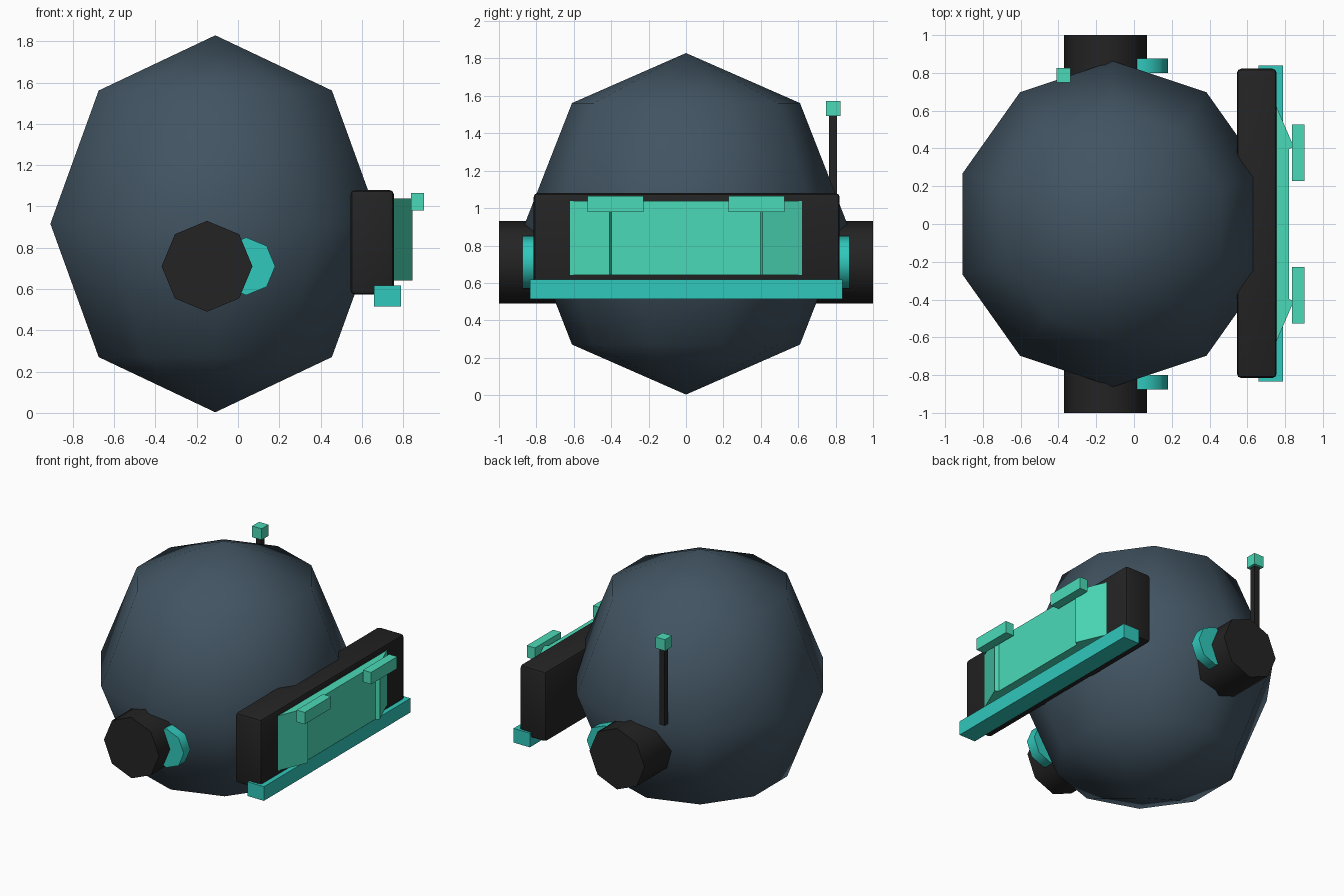
import bpy, bmesh, math
from mathutils import Matrix

old = bpy.data.objects.get("Cube")
if old:
    bpy.data.objects.remove(old, do_unlink=True)


def material(name, rgb):
    m = bpy.data.materials.new(name)
    m.use_nodes = True
    m.diffuse_color = (*rgb, 1)
    m.node_tree.nodes["Principled BSDF"].inputs["Base Color"].default_value = (*rgb, 1)
    return m


slate = material("slate blue", (0.054, 0.089, 0.122))
black = material("soft black", (0.017, 0.017, 0.017))
teal = material("teal", (0.03, 0.578, 0.503))
mint = material("mint green", (0.07, 0.70, 0.474))


def finish(name, bm, mat, smooth_angle=None):
    bmesh.ops.recalc_face_normals(bm, faces=bm.faces)
    mesh = bpy.data.meshes.new(name)
    bm.to_mesh(mesh)
    bm.free()
    mesh.materials.append(mat)
    ob = bpy.data.objects.new(name, mesh)
    bpy.context.collection.objects.link(ob)
    if smooth_angle:
        bpy.ops.object.select_all(action="DESELECT")
        ob.select_set(True)
        bpy.context.view_layer.objects.active = ob
        bpy.ops.object.shade_smooth_by_angle(angle=math.radians(smooth_angle))
    return ob


def box(name, xs, ys, zs, mat, bevel=0):
    bm = bmesh.new()
    bmesh.ops.create_cube(bm, size=1)
    for v in bm.verts:
        v.co = [lo + (c + 0.5) * (hi - lo) for c, (lo, hi) in zip(v.co, (xs, ys, zs))]
    if bevel:
        bmesh.ops.bevel(bm, geom=bm.edges[:], offset=bevel, segments=2,
                        profile=0.5, affect="EDGES")
    return finish(name, bm, mat, 40 if bevel else None)


def octagon_drum(name, x, z, radius, y0, y1, mat):
    bm = bmesh.new()
    place = Matrix.Translation((x, (y0 + y1) / 2, z)) @ Matrix.Rotation(math.pi / 2, 4, "X")
    bmesh.ops.create_cone(bm, cap_ends=True, segments=8, radius1=radius, radius2=radius,
                          depth=y1 - y0, matrix=place)
    return finish(name, bm, mat, 50)


# Faceted round body
bm = bmesh.new()
bmesh.ops.create_uvsphere(bm, u_segments=10, v_segments=4, radius=1)
bmesh.ops.scale(bm, vec=(0.84, 0.862, 0.913), verts=bm.verts)
bmesh.ops.translate(bm, vec=(-0.11, 0, 0.916), verts=bm.verts)
finish("body", bm, slate, 180)

# Side drums and the discs beside them
for side, s in (("right", -1), ("left", 1)):
    y0, y1 = sorted((s * 0.4, s))
    octagon_drum(side + "_drum", -0.15, 0.71, 0.22, y0, y1, black)
    y0, y1 = sorted((s * 0.80, s * 0.875))
    octagon_drum(side + "_disc", 0.04, 0.71, 0.14, y0, y1, teal)

# Rounded backing plate and lower bar
box("face_plate", (0.545, 0.755), (-0.815, 0.822), (0.573, 1.08), black, 0.022)
box("lower_bar", (0.66, 0.79), (-0.833, 0.838), (0.515, 0.617), teal)

# Screen with raised, sloping cheeks
half = [(0.82, 0.397), (0.845, 0.41), (0.75, 0.632)]
outline = half + [(x, -y) for x, y in reversed(half)]
bm = bmesh.new()
base = bm.faces.new([bm.verts.new((x, y, 0.642)) for x, y in outline])
top = bmesh.ops.extrude_face_region(bm, geom=[base])["geom"]
bmesh.ops.translate(bm, vec=(0, 0, 0.396),
                    verts=[g for g in top if isinstance(g, bmesh.types.BMVert)])
finish("screen", bm, mint)

# Brow blocks
for side, s in (("right", -1), ("left", 1)):
    box(side + "_brow", (0.837, 0.902), sorted((s * 0.228, s * 0.527)), (0.98, 1.066), mint)

# Aerial
box("aerial_pole", (-0.393, -0.353), (0.765, 0.807), (0.94, 1.5), black)
box("aerial_tip", (-0.411, -0.335), (0.748, 0.826), (1.492, 1.573), mint)
